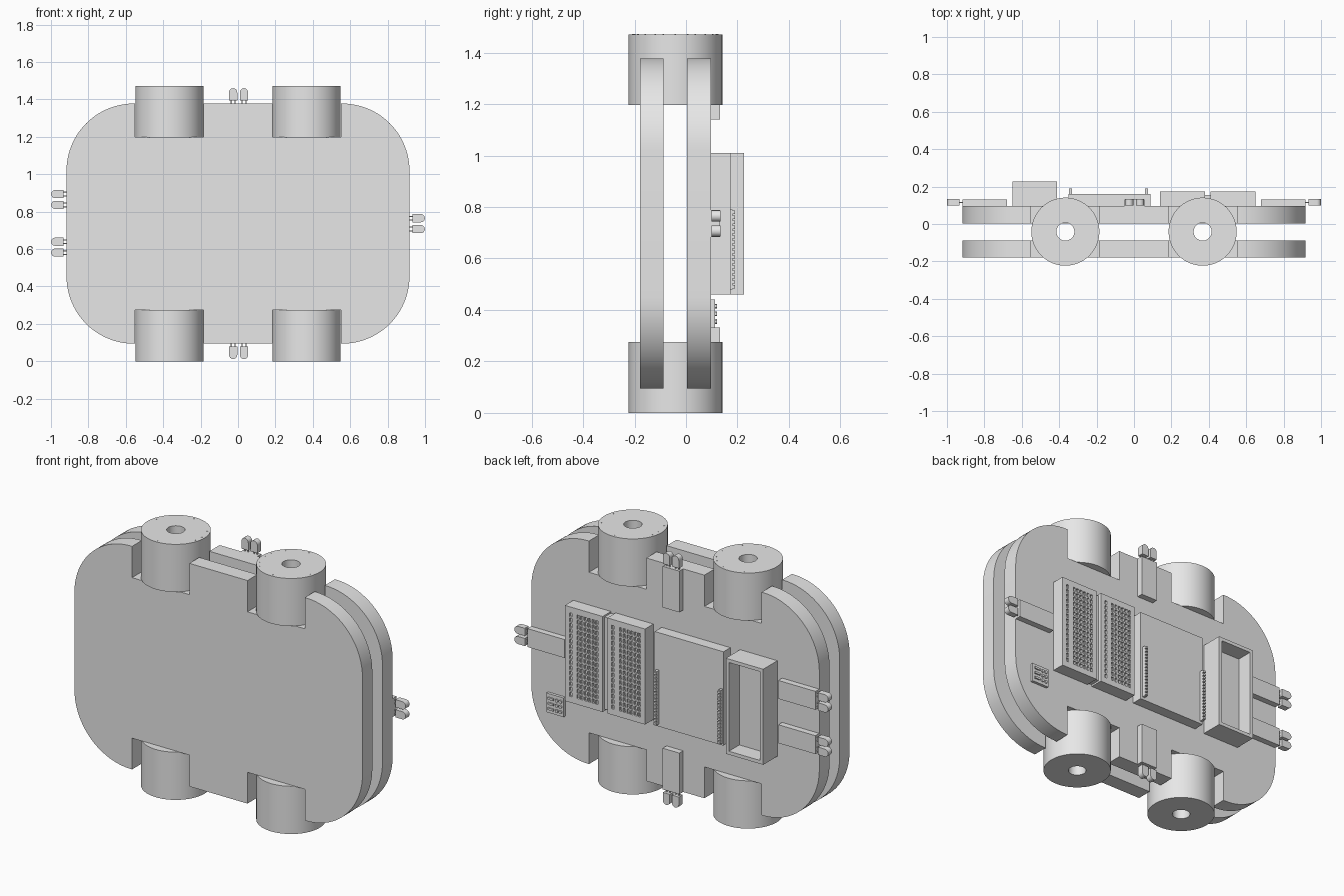
import bpy, bmesh
from math import pi, cos, sin, radians
from mathutils import Matrix, Vector

cube = bpy.data.objects.get("Cube")
if cube:
    bpy.data.objects.remove(cube)

grey = bpy.data.materials.new("light_grey")
grey.use_nodes = True
grey.diffuse_color = (0.8, 0.8, 0.8, 1)
grey.node_tree.nodes["Principled BSDF"].inputs["Base Color"].default_value = (0.8, 0.8, 0.8, 1)

MID_Z = 0.736       # height of the model's middle
DECK = 0.097        # rear surface that carries the parts


def finish(name, bm, matrix=Matrix()):
    bmesh.ops.recalc_face_normals(bm, faces=bm.faces)
    mesh = bpy.data.meshes.new(name)
    bm.to_mesh(mesh)
    bm.free()
    mesh.transform(matrix)
    for p in mesh.polygons:
        p.use_smooth = True
    mesh.set_sharp_from_angle(angle=radians(30))
    mesh.materials.append(grey)
    obj = bpy.data.objects.new(name, mesh)
    bpy.context.collection.objects.link(obj)
    return obj


def add_box(bm, x0, x1, y0, y1, z0, z1):
    size = Matrix.Diagonal((x1 - x0, y1 - y0, z1 - z0, 1))
    centre = Matrix.Translation(((x0 + x1) / 2, (y0 + y1) / 2, (z0 + z1) / 2))
    bmesh.ops.create_cube(bm, size=1, matrix=centre @ size)


def add_prism(bm, outline, y0, y1):
    face = bm.faces.new([bm.verts.new((x, y0, z)) for x, z in outline])
    out = bmesh.ops.extrude_face_region(bm, geom=[face], use_keep_orig=True)
    verts = [g for g in out["geom"] if isinstance(g, bmesh.types.BMVert)]
    bmesh.ops.translate(bm, verts=verts, vec=(0, y1 - y0, 0))


def box(name, *dims):
    bm = bmesh.new()
    add_box(bm, *dims)
    return finish(name, bm)


def arc(cx, cz, r, a0, a1, n):
    return [(cx + r * cos(a0 + (a1 - a0) * i / n), cz + r * sin(a0 + (a1 - a0) * i / n))
            for i in range(n + 1)]


# Chassis plates: rounded rectangle with four wheel notches
half_w, half_h, corner = 0.917, 0.642, 0.36
quarter = [(0.185, half_h), (0.185, 0.462), (0.55, 0.462), (0.55, half_h)]
quarter += arc(half_w - corner, half_h - corner, corner, pi / 2, 0, 20)
right = quarter + [(x, -z) for x, z in reversed(quarter)]
outline = right + [(-x, z) for x, z in reversed(right)]
outline = [(x, z + MID_Z) for x, z in outline]
for name, y0, y1 in (("front_plate", -0.178, -0.088), ("rear_plate", 0.004, DECK)):
    bm = bmesh.new()
    add_prism(bm, outline, y0, y1)
    finish(name, bm)


# Wheels with a through hole, and tiny rivets on the upper ends
def wheel(name, x, z0, z1, rivets):
    bm = bmesh.new()
    ring = [bm.verts.new((r, 0, z)) for r, z in
            ((0.048, z0), (0.182, z0), (0.182, z1), (0.048, z1))]
    edges = [bm.edges.new((ring[i], ring[(i + 1) % 4])) for i in range(4)]
    bmesh.ops.spin(bm, geom=ring + edges, axis=(0, 0, 1), cent=(0, 0, 0),
                   angle=2 * pi, steps=64)
    bmesh.ops.remove_doubles(bm, verts=bm.verts, dist=0.0001)
    if rivets:
        for i in range(16):
            a = 2 * pi * (i + 0.25 * (i % 2)) / 16
            spot = Matrix.Translation((0.165 * cos(a), 0.165 * sin(a), z1))
            bmesh.ops.create_cone(bm, cap_ends=True, segments=8, radius1=0.003,
                                  radius2=0.003, depth=0.002, matrix=spot)
    finish(name, bm, Matrix.Translation((x, -0.041, 0)))


for side, x in (("right", -0.367), ("left", 0.367)):
    wheel("lower_wheel_" + side, x, 0, 0.275, False)
    wheel("upper_wheel_" + side, x, 1.197, 1.471, True)


# Sensor arms: a flat block with two round-ended lamps on short leads
def arm(name, x, z, angle):
    bm = bmesh.new()
    add_box(bm, -0.053, 0.053, DECK, 0.132, -0.237, 0)
    for s in (-1, 1):
        c = s * 0.029
        tip = arc(c, 0.06, 0.022, 0, pi, 12)
        add_prism(bm, [(c - 0.022, 0.016), (c + 0.022, 0.016)] + tip, DECK + 0.002, 0.134)
        for d in (-0.01, 0.01):
            add_box(bm, c + d - 0.003, c + d + 0.003, 0.112, 0.118, -0.01, 0.02)
    finish(name, bm, Matrix.Translation((x, 0, z)) @ Matrix.Rotation(angle, 4, 'Y'))


arm("upper_arm", 0.003, 1.378, 0)
arm("lower_arm", 0.003, 0.094, pi)
arm("left_arm", half_w, MID_Z, pi / 2)
arm("right_arm_upper", -half_w, 0.865, -pi / 2)
arm("right_arm_lower", -half_w, 0.61, -pi / 2)


# Prototyping boards: a grid of sunken holes with a divider column
def hole_board(name, x0, x1, z0, z1, depth, cols=10, rows=18):
    bm = bmesh.new()
    w, h = x1 - x0, z1 - z0
    bmesh.ops.create_grid(bm, x_segments=cols, y_segments=rows, size=0.5)
    holes = []
    for f in bm.faces:
        c = f.calc_center_median()
        i, j = int((c.x + 0.5) * cols), int((c.y + 0.5) * rows)
        if 0 < i < cols - 1 and i != cols - 4 + 1 and 0 < j < rows - 1:
            holes.append(f)
    # stand the grid upright, facing the rear
    for v in bm.verts:
        v.co = Vector((v.co.x * w, depth, v.co.y * h))
    rim = [e for e in bm.edges if e.is_boundary]
    out = bmesh.ops.extrude_edge_only(bm, edges=rim)
    verts = [g for g in out["geom"] if isinstance(g, bmesh.types.BMVert)]
    bmesh.ops.translate(bm, verts=verts, vec=(0, -depth, 0))
    bmesh.ops.inset_individual(bm, faces=holes, thickness=0.006)
    out = bmesh.ops.extrude_discrete_faces(bm, faces=holes)
    for f in out["faces"]:
        bmesh.ops.translate(bm, verts=f.verts, vec=(0, -0.012, 0))
    finish(name, bm, Matrix.Translation(((x0 + x1) / 2, DECK, (z0 + z1) / 2)))


hole_board("hole_board_inner", 0.14, 0.38, 0.46, 1.01, 0.076)
hole_board("hole_board_outer", 0.41, 0.65, 0.46, 1.01, 0.076)
box("hole_board_bridge", 0.375, 0.415, DECK, 0.155, 0.47, 1.0)

# Controller block with two rows of header sockets
box("controller_block", -0.35, 0.087, DECK, 0.160, 0.465, 1.005)
for side, x in (("right", -0.34), ("left", 0.067)):
    bm = bmesh.new()
    add_box(bm, x - 0.008, x + 0.008, 0.159, 0.180, 0.48, 0.79)
    for i in range(16):
        z = 0.48 + i * 0.31 / 16
        add_box(bm, x - 0.008, x + 0.008, 0.179, 0.190, z + 0.003, z + 0.016)
    finish("header_" + side, bm)

# Battery tray: a box hollowed out from the rear
bm = bmesh.new()
add_box(bm, -0.65, -0.412, DECK, 0.226, 0.46, 1.01)
bm.normal_update()
mouth = [f for f in bm.faces if f.normal.y > 0.9]
bmesh.ops.inset_region(bm, faces=mouth, thickness=0.028)
floor = bmesh.ops.extrude_discrete_faces(bm, faces=mouth)["faces"]
bmesh.ops.translate(bm, verts=floor[0].verts, vec=(0, -0.095, 0))
finish("battery_tray", bm)

# Small switch panel with three bars and six buttons
box("switch_panel", 0.70, 0.81, DECK, 0.113, 0.33, 0.44)
bm = bmesh.new()
for z in (0.355, 0.385, 0.415):
    add_box(bm, 0.762, 0.798, 0.112, 0.121, z - 0.006, z + 0.006)
    for x in (0.718, 0.742):
        spot = Matrix.Translation((x, 0.116, z)) @ Matrix.Rotation(pi / 2, 4, 'X')
        bmesh.ops.create_cone(bm, cap_ends=True, segments=16, radius1=0.009,
                              radius2=0.009, depth=0.01, matrix=spot)
finish("switches", bm)
